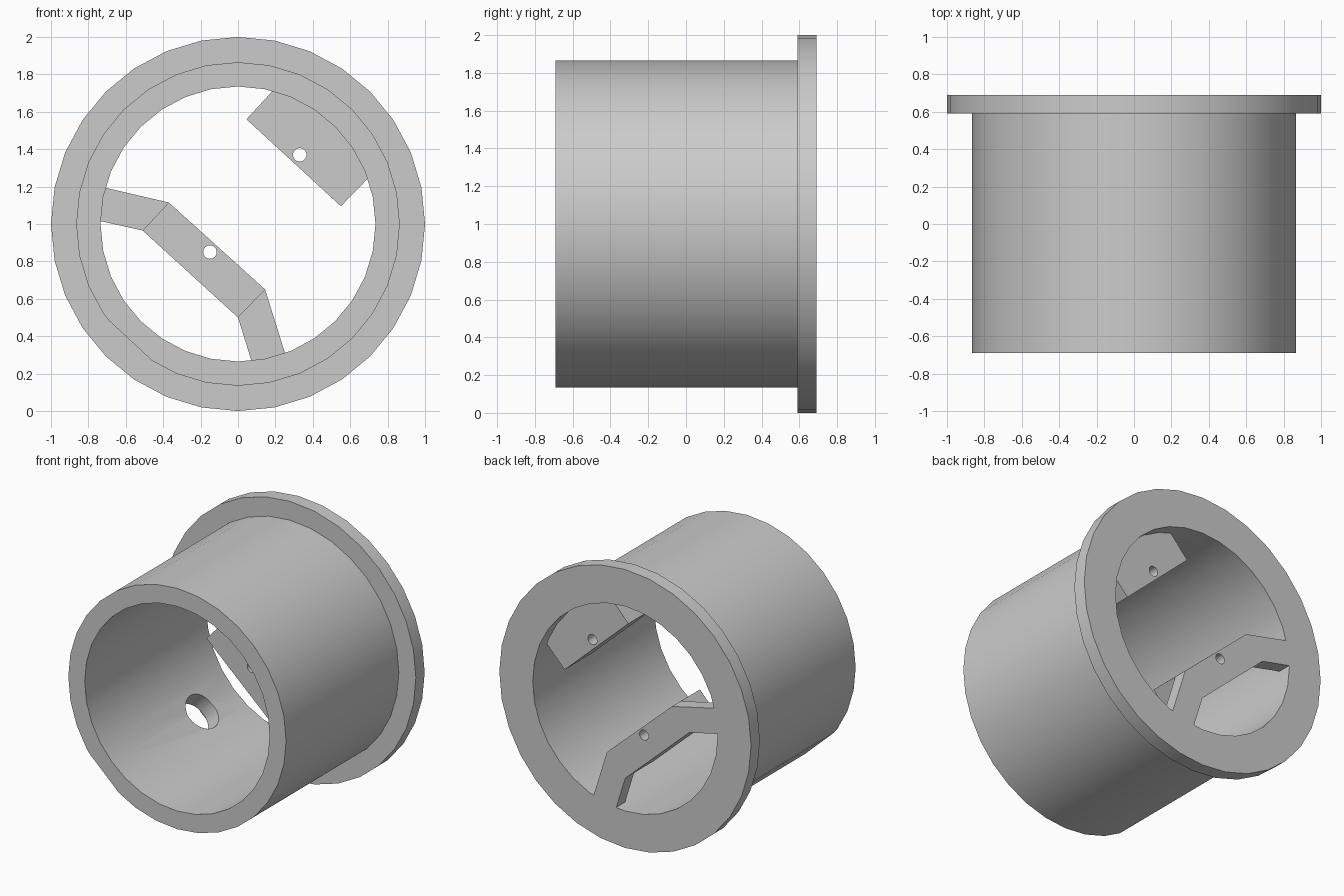
import bpy, bmesh, math
from mathutils import Vector, Matrix

if "Cube" in bpy.data.objects:
    bpy.data.objects.remove(bpy.data.objects["Cube"])

SEGMENTS = 32
BORE, TUBE, RIM = 0.735, 0.865, 1.0
FRONT, STEP, BACK = -0.69, 0.59, 0.69
CENTRE = Vector((0, 0, 1))
WALL_DIR = Vector((-0.68, 0, -0.73)).normalized()   # direction of the side port

grey = bpy.data.materials.new("light_grey")
grey.use_nodes = True
grey.diffuse_color = (0.6, 0.6, 0.6, 1)
grey.node_tree.nodes["Principled BSDF"].inputs["Base Color"].default_value = (0.6, 0.6, 0.6, 1)


def make(name, bm):
    bmesh.ops.recalc_face_normals(bm, faces=bm.faces[:])
    mesh = bpy.data.meshes.new(name)
    bm.to_mesh(mesh)
    bm.free()
    mesh.materials.append(grey)
    obj = bpy.data.objects.new(name, mesh)
    obj.location = CENTRE
    bpy.context.collection.objects.link(obj)
    return obj


def lathe(name, profile):
    """Spin a closed (radius, y) profile around the y axis."""
    bm = bmesh.new()
    verts = [bm.verts.new((r, y, 0)) for r, y in profile]
    edges = [bm.edges.new((v, verts[i - 1])) for i, v in enumerate(verts)]
    bmesh.ops.spin(bm, geom=verts + edges, cent=(0, 0, 0), axis=(0, 1, 0),
                   angle=math.tau, steps=SEGMENTS, use_duplicate=False)
    bmesh.ops.remove_doubles(bm, verts=bm.verts[:], dist=0.0001)
    return make(name, bm)


def prism(name, outline, y0, y1):
    """Extrude an (x, z) outline along y."""
    bm = bmesh.new()
    face = bm.faces.new([bm.verts.new((x, y0, z)) for x, z in outline])
    new = bmesh.ops.extrude_face_region(bm, geom=[face])["geom"]
    bmesh.ops.translate(bm, vec=(0, y1 - y0, 0),
                        verts=[g for g in new if isinstance(g, bmesh.types.BMVert)])
    return make(name, bm)


def rod(name, radius, length, at, direction, segments=SEGMENTS):
    bm = bmesh.new()
    turn = Vector(direction).to_track_quat("Z", "Y").to_matrix().to_4x4()
    bmesh.ops.create_cone(bm, cap_ends=True, segments=segments, radius1=radius,
                          radius2=radius, depth=length,
                          matrix=Matrix.Translation(at) @ turn)
    return make(name, bm)


def boolean(obj, cutter, operation):
    mod = obj.modifiers.new("cut", "BOOLEAN")
    mod.operation, mod.object, mod.solver = operation, cutter, "EXACT"
    bpy.context.view_layer.objects.active = obj
    bpy.ops.object.modifier_apply(modifier=mod.name)
    bpy.data.objects.remove(cutter)


def bore_core():
    return lathe("bore_core", [(0.0, -1), (BORE, -1), (BORE, 1), (0.0, 1)])


# Flanged tube with a shallow flat and a round port in its lower side wall
body = lathe("flanged_tube", [(BORE, FRONT), (TUBE, FRONT), (TUBE, STEP),
                              (RIM, STEP), (RIM, BACK), (BORE, BACK)])
across = Vector((-WALL_DIR.z, 0, WALL_DIR.x))
flat = [WALL_DIR * d + across * w for d, w in
        ((0.848, -0.4), (0.848, 0.4), (1.1, 0.4), (1.1, -0.4))]
boolean(body, prism("flat_cutter", [(p.x, p.z) for p in flat], -0.8, STEP - 0.005), "DIFFERENCE")
boolean(body, rod("port_cutter", 0.13, 0.5, WALL_DIR * 0.8 + Vector((0, 0.3, 0)), WALL_DIR),
        "DIFFERENCE")

# Thin arms joining the cross bar to the flange
arms = [
    prism("upper_arm", [(-0.37, 0.115), (-0.51, -0.035), (-0.8, 0.03), (-0.78, 0.21)], STEP, BACK),
    prism("lower_arm", [(0.145, -0.35), (0.0, -0.5), (0.09, -0.79), (0.27, -0.75)], STEP, BACK),
]

# Deep cross bar and recessed block, each with a small screw hole
bar = prism("cross_bar", [(-0.37, 0.115), (-0.51, -0.035), (0.0, -0.5), (0.145, -0.35)], 0.37, BACK)
block = prism("mounting_block", [(0.045, 0.56), (0.55, 0.095), (0.74, 0.29),
                                 (0.56, 0.58), (0.23, 0.76)], 0.27, STEP)
for part in arms + [block]:
    boolean(part, bore_core(), "INTERSECT")
for part, x, z in ((bar, -0.15, -0.15), (block, 0.33, 0.37)):
    boolean(part, rod("screw_hole_cutter", 0.036, 2, (x, 0.4, z), (0, 1, 0), 24), "DIFFERENCE")

# Smooth round walls, keep the corners sharp
bpy.ops.object.select_all(action="DESELECT")
for part in arms + [body, bar, block]:
    part.select_set(True)
bpy.context.view_layer.objects.active = body
bpy.ops.object.shade_smooth_by_angle(angle=math.radians(30))
